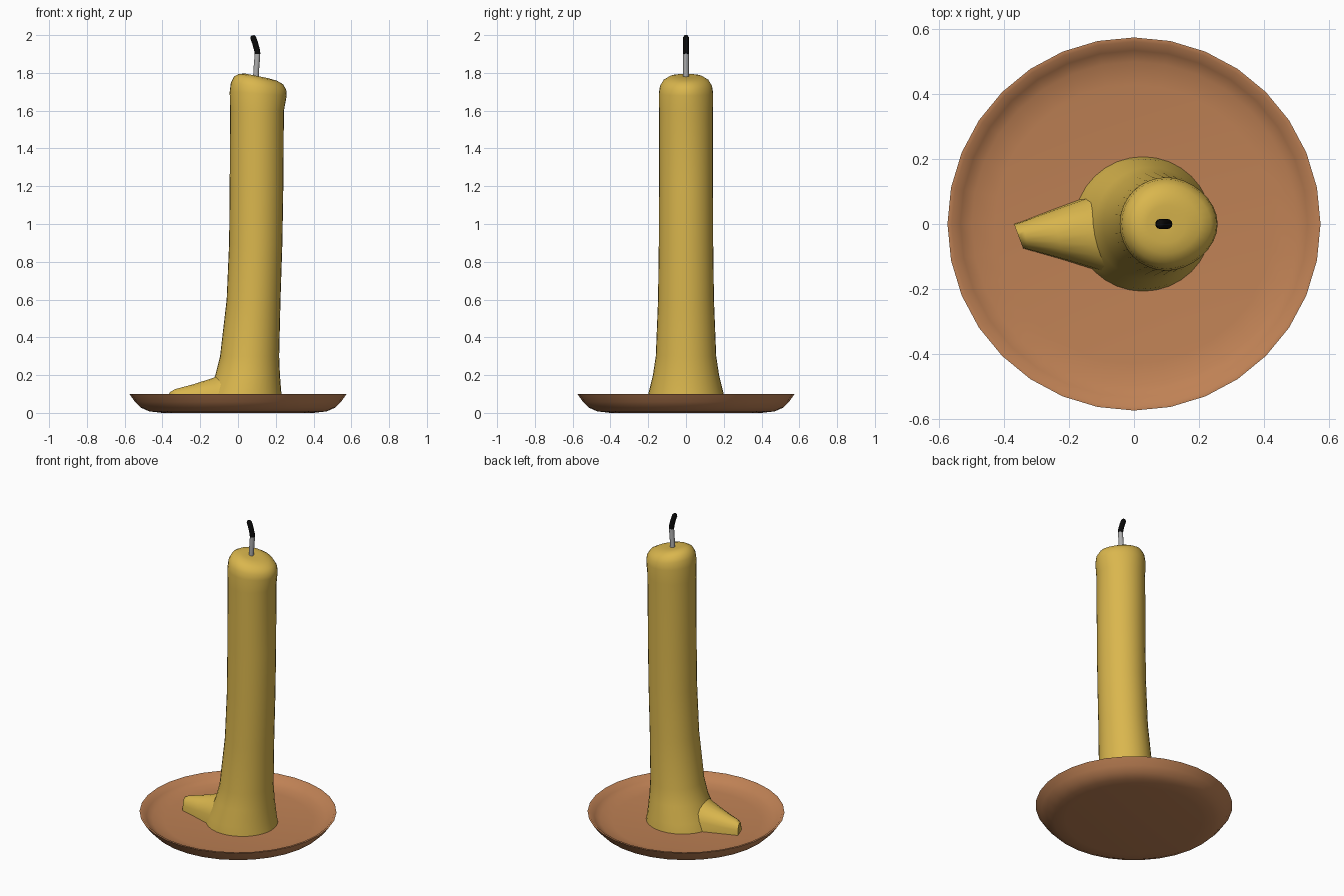
import bpy, bmesh, math
from mathutils import Vector

if "Cube" in bpy.data.objects:
    bpy.data.objects.remove(bpy.data.objects["Cube"])


def material(name, rgb):
    m = bpy.data.materials.new(name)
    m.diffuse_color = (*rgb, 1)
    m.use_nodes = True
    m.node_tree.nodes["Principled BSDF"].inputs["Base Color"].default_value = m.diffuse_color
    return m


WAX = material("yellow wax", (0.70, 0.47, 0.075))
CLAY = material("terracotta", (0.52, 0.22, 0.09))
GREY = material("wick grey", (0.42, 0.42, 0.42))
BLACK = material("burnt black", (0.003, 0.003, 0.003))


def loft(name, rings, mats, angle=60, cap_start=True, cap_end=True):
    """Skin a list of closed point rings into one object."""
    bm = bmesh.new()
    vs = [[bm.verts.new(p) for p in ring] for ring in rings]
    n = len(vs[0])
    for a, b in zip(vs, vs[1:]):
        for i in range(n):
            j = (i + 1) % n
            bm.faces.new((a[i], a[j], b[j], b[i]))
    if cap_start:
        bm.faces.new(vs[0][::-1])
    if cap_end:
        bm.faces.new(vs[-1])
    bmesh.ops.recalc_face_normals(bm, faces=bm.faces)
    me = bpy.data.meshes.new(name)
    bm.to_mesh(me)
    bm.free()
    for m in mats:
        me.materials.append(m)
    ob = bpy.data.objects.new(name, me)
    bpy.context.collection.objects.link(ob)
    bpy.ops.object.select_all(action='DESELECT')
    ob.select_set(True)
    bpy.context.view_layer.objects.active = ob
    bpy.ops.object.shade_smooth_by_angle(angle=math.radians(angle))
    return ob


def angles(n):
    return [2 * math.pi * i / n for i in range(n)]


# Saucer: turned profile, underside to rim to inner floor
profile = [(0.40, 0), (0.47, 0.008), (0.515, 0.028), (0.545, 0.058), (0.575, 0.1),
           (0.562, 0.1), (0.535, 0.072), (0.50, 0.055), (0.43, 0.045)]
loft("saucer", [[(r * math.cos(a), r * math.sin(a), z) for a in angles(32)]
                for r, z in profile], [CLAY])

# Candle body: height, left x, right x, half depth, tilt of ring, bulge to the right
body = [(0.04, -0.185, 0.24, 0.208, 0, 0), (0.10, -0.165, 0.23, 0.20, 0, 0),
        (0.20, -0.12, 0.222, 0.175, 0, 0), (0.30, -0.095, 0.218, 0.16, 0, 0),
        (0.60, -0.06, 0.225, 0.148, 0, 0), (0.90, -0.047, 0.235, 0.144, 0, 0),
        (1.20, -0.044, 0.24, 0.143, 0, 0), (1.60, -0.042, 0.243, 0.143, 0, 0),
        (1.69, -0.044, 0.243, 0.144, 0.01, 0.015),
        (1.73, -0.038, 0.238, 0.138, 0.018, 0.017),
        (1.76, -0.022, 0.222, 0.120, 0.02, 0.016),
        (1.777, 0.005, 0.195, 0.092, 0.018, 0.01),
        (1.784, 0.04, 0.16, 0.058, 0.012, 0), (1.781, 0.08, 0.12, 0.02, 0.003, 0)]
rings = []
for z, x0, x1, ry, tilt, bulge in body:
    rings.append([((x0 + x1) / 2 + (x1 - x0) / 2 * math.cos(a) + bulge * max(0, math.cos(a)) ** 3,
                   ry * math.sin(a), z - tilt * math.cos(a)) for a in angles(32)])
loft("candle_body", rings, [WAX])

# Wax run: arched sections from inside the candle out to the blunt tip
sections = [((0.0, 0.13), (0.0, -0.16), 0.235), ((-0.09, 0.11), (-0.06, -0.165), 0.215),
            ((-0.15, 0.082), (-0.115, -0.143), 0.185), ((-0.25, 0.045), (-0.22, -0.11), 0.152),
            ((-0.345, 0.008), (-0.325, -0.08), 0.125), ((-0.37, 0.0), (-0.342, -0.075), 0.112)]
rings = []
for a, b, top in sections:
    ring = []
    for i in range(11):
        t = math.pi * i / 10
        p = Vector(a).lerp(Vector(b), (1 - math.cos(t)) / 2)
        ring.append((p.x, p.y, 0.04 + (top - 0.04) * math.sin(t) ** 0.7))
    rings.append(ring)
loft("wax_run", rings, [WAX])


# Wick: bent tube, grey below and burnt above
def tube(name, path, r, mat):
    rings = []
    for i, (x, z) in enumerate(path):
        x0, z0 = path[max(i - 1, 0)]
        x1, z1 = path[min(i + 1, len(path) - 1)]
        d = Vector((x1 - x0, 0, z1 - z0)).normalized()
        side = Vector((d.z, 0, -d.x))
        rr = r * (0.6 if name == "wick_tip" and i == len(path) - 1 else 1)
        rings.append([Vector((x, 0, z)) + rr * (side * math.cos(a) + Vector((0, math.sin(a), 0)))
                      for a in angles(12)])
    loft(name, rings, [mat])


tube("wick_base", [(0.094, 1.76), (0.097, 1.82), (0.101, 1.87), (0.103, 1.905)], 0.015, GREY)
tube("wick_tip", [(0.103, 1.9), (0.101, 1.92), (0.09, 1.96), (0.080, 1.988), (0.077, 1.998)],
     0.0155, BLACK)
